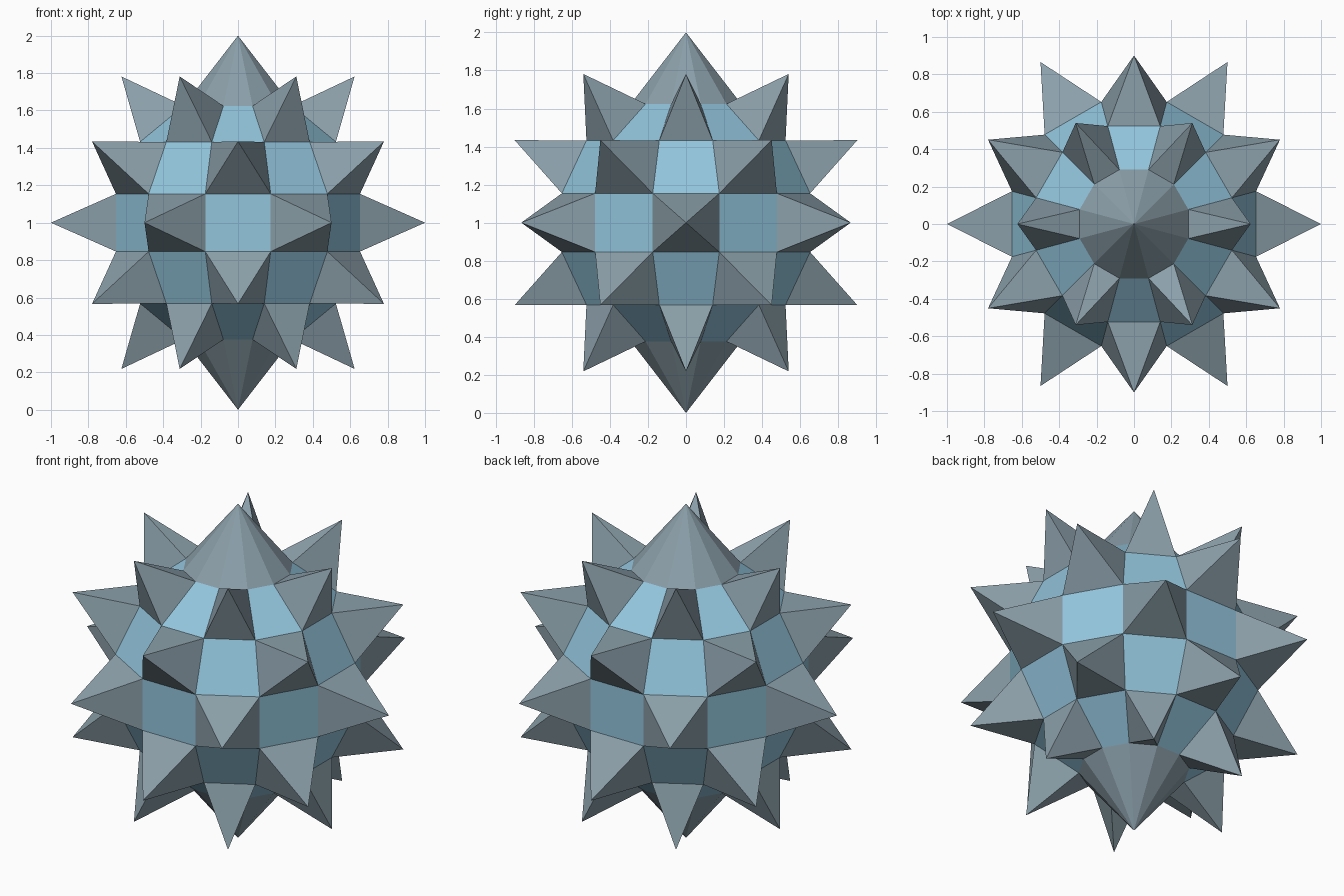
import bpy, bmesh, math
from mathutils import Matrix, Vector

if "Cube" in bpy.data.objects:
    bpy.data.objects.remove(bpy.data.objects["Cube"])

SEGMENTS, RINGS = 12, 7
BODY_R, TIP_R = 0.693, 1.0
LON, LAT = 2 * math.pi / SEGMENTS, math.pi / RINGS


def material(name, colour):
    mat = bpy.data.materials.new(name)
    mat.diffuse_color = (*colour, 1)
    mat.use_nodes = True
    mat.node_tree.nodes["Principled BSDF"].inputs["Base Color"].default_value = mat.diffuse_color
    return mat


bm = bmesh.new()

# Faceted ball, turned so a flat face looks straight forward
bmesh.ops.create_uvsphere(bm, u_segments=SEGMENTS, v_segments=RINGS, radius=BODY_R,
                          matrix=Matrix.Rotation(LON / 2, 4, 'Z'))

# Polar cones: pull the two pole points out to the tip sphere
for v in bm.verts:
    if math.hypot(v.co.x, v.co.y) < 0.01:
        v.co.z = math.copysign(TIP_R, v.co.z)
for f in bm.faces:
    if len(f.verts) == 3:
        f.material_index = 1

# Checkerboard of pyramids: poke every other quad
for f in [f for f in bm.faces if len(f.verts) == 4]:
    c = f.calc_center_median()
    col = round(math.atan2(c.y, c.x) / LON)
    row = round(math.atan2(c.z, math.hypot(c.x, c.y)) / LAT)
    if (col + row) % 2 == 0:
        lon, lat = col * LON, row * LAT
        tip = TIP_R * Vector((math.cos(lat) * math.cos(lon),
                              math.cos(lat) * math.sin(lon), math.sin(lat)))
        poked = bmesh.ops.poke(bm, faces=[f])
        poked["verts"][0].co = tip
        for p in poked["faces"]:
            p.material_index = 1

# Stand it on the ground
bmesh.ops.translate(bm, verts=bm.verts, vec=(0, 0, TIP_R))
bmesh.ops.recalc_face_normals(bm, faces=bm.faces)

mesh = bpy.data.meshes.new("spiked_ball")
bm.to_mesh(mesh)
bm.free()
mesh.materials.append(material("light_blue", (0.29, 0.56, 0.72)))
mesh.materials.append(material("blue_grey", (0.26, 0.35, 0.40)))
bpy.context.collection.objects.link(bpy.data.objects.new("spiked_ball", mesh))
